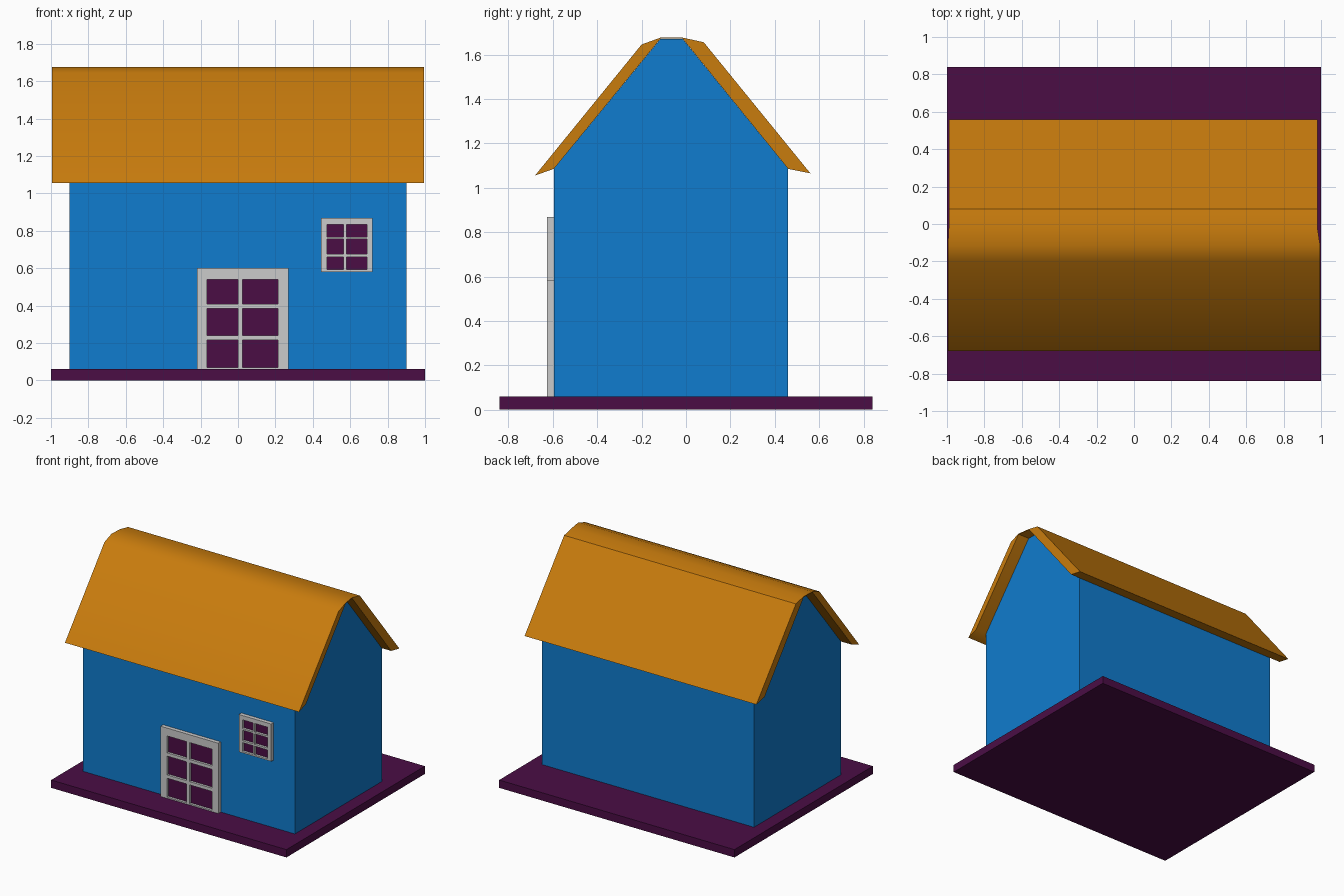
import bpy
import bmesh

if "Cube" in bpy.data.objects:
    bpy.data.objects.remove(bpy.data.objects["Cube"])


def material(name, rgb):
    mat = bpy.data.materials.new(name)
    mat.diffuse_color = (*rgb, 1)
    mat.use_nodes = True
    mat.node_tree.nodes["Principled BSDF"].inputs["Base Color"].default_value = mat.diffuse_color
    return mat


PURPLE = material("plum", (0.07, 0.004, 0.06))
BLUE = material("wall_blue", (0.005, 0.2, 0.62))
ORANGE = material("roof_orange", (0.58, 0.2, 0.004))


def finish(name, bm, mat=None):
    bmesh.ops.recalc_face_normals(bm, faces=bm.faces)
    mesh = bpy.data.meshes.new(name)
    bm.to_mesh(mesh)
    bm.free()
    obj = bpy.data.objects.new(name, mesh)
    bpy.context.collection.objects.link(obj)
    if mat:
        mesh.materials.append(mat)
    return obj


def box(name, x, y, z, mat=None):
    bm = bmesh.new()
    bmesh.ops.create_cube(bm, size=1)
    for v in bm.verts:
        for i, (lo, hi) in enumerate((x, y, z)):
            v.co[i] = hi if v.co[i] > 0 else lo
    return finish(name, bm, mat)


def prism(name, profile, x_range, mat):
    """Sweep a closed (y, z) profile along x; x_range(y) gives both ends."""
    bm = bmesh.new()
    ends = [[bm.verts.new((x_range(y)[s], y, z)) for y, z in profile] for s in (0, 1)]
    n = len(profile)
    for end in ends:
        bm.faces.new(end)
    for i in range(n):
        j = (i + 1) % n
        bm.faces.new((ends[0][i], ends[0][j], ends[1][j], ends[1][i]))
    return finish(name, bm, mat)


def lattice(name, xs, zs, front, back):
    """Frame with glazing bars: every odd/odd grid cell is an opening."""
    bm = bmesh.new()
    grid = [[bm.verts.new((x, back, z)) for z in zs] for x in xs]
    for i in range(len(xs) - 1):
        for k in range(len(zs) - 1):
            if not (i % 2 and k % 2):
                bm.faces.new((grid[i][k], grid[i + 1][k],
                              grid[i + 1][k + 1], grid[i][k + 1]))
    ext = bmesh.ops.extrude_face_region(bm, geom=bm.faces[:], use_keep_orig=True)
    for g in ext["geom"]:
        if isinstance(g, bmesh.types.BMVert):
            g.co.y = front
    return finish(name, bm)


# Base slab
box("base", (-1, 1), (-0.84, 0.84), (0, 0.06), PURPLE)

# House body with clipped gable
prism("walls", [(-0.595, 0.06), (0.46, 0.06), (0.46, 1.085), (-0.015, 1.67),
                (-0.115, 1.67), (-0.595, 1.085)], lambda y: (-0.9, 0.9), BLUE)

# Roof shell, the rear slope slightly shorter than the front
roof = prism("roof", [(-0.68, 1.055), (-0.2, 1.645), (-0.115, 1.676), (-0.015, 1.676),
                      (0.08, 1.655), (0.56, 1.065), (0.46, 1.085), (-0.015, 1.671),
                      (-0.115, 1.671), (-0.595, 1.085)],
             lambda y: (-0.995, 0.995) if y < -0.05 else (-0.99, 0.98), ORANGE)
bpy.context.view_layer.objects.active = roof
roof.select_set(True)
bpy.ops.object.shade_smooth_by_angle(angle=0.61)

# Door and window frames, each with recessed panes
for part, xs, zs in (
        ("door", (-0.22, -0.165, 0.0, 0.025, 0.215, 0.27),
         (0.06, 0.07, 0.215, 0.24, 0.385, 0.41, 0.54, 0.6)),
        ("window", (0.445, 0.475, 0.565, 0.58, 0.69, 0.72),
         (0.58, 0.592, 0.66, 0.675, 0.755, 0.768, 0.835, 0.868))):
    lattice(part + "_frame", xs, zs, -0.625, -0.595)
    box(part + "_panes", (xs[1], xs[-2]), (-0.607, -0.596), (zs[1], zs[-2]), PURPLE)
